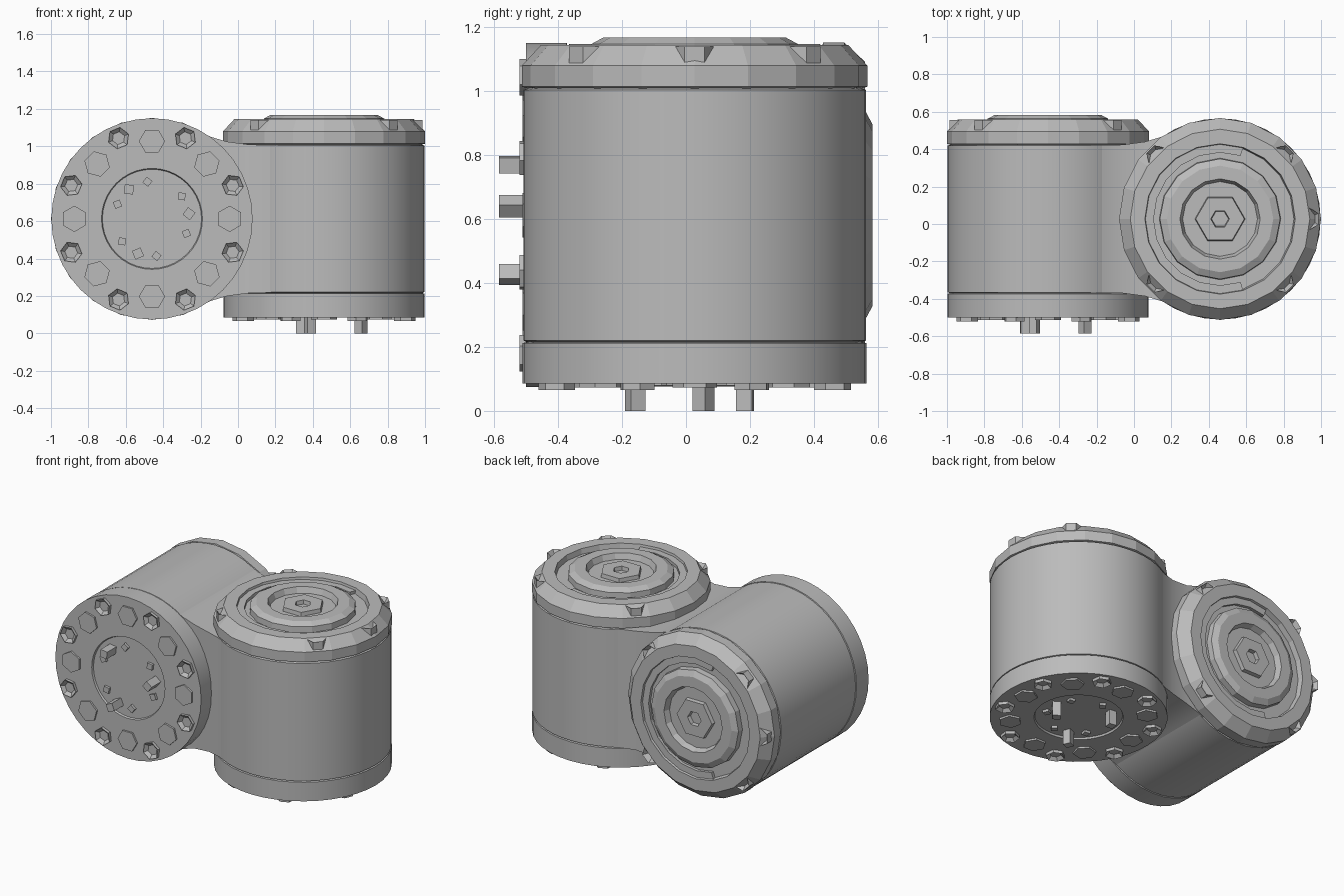
import bpy, bmesh
from math import sin, cos, pi, radians
from mathutils import Matrix, Vector

if "Cube" in bpy.data.objects:
    bpy.data.objects.remove(bpy.data.objects["Cube"], do_unlink=True)

grey = bpy.data.materials.new("plain_grey")
grey.use_nodes = True
grey.diffuse_color = (0.5, 0.5, 0.5, 1)
grey.node_tree.nodes["Principled BSDF"].inputs["Base Color"].default_value = (0.5, 0.5, 0.5, 1)


def finish(name, bm, matrix=Matrix(), smooth=False):
    bmesh.ops.recalc_face_normals(bm, faces=bm.faces)
    mesh = bpy.data.meshes.new(name)
    bm.to_mesh(mesh)
    bm.free()
    mesh.transform(matrix)
    mesh.materials.append(grey)
    ob = bpy.data.objects.new(name, mesh)
    bpy.context.collection.objects.link(ob)
    if smooth:
        bpy.ops.object.select_all(action='DESELECT')
        ob.select_set(True)
        bpy.context.view_layer.objects.active = ob
        bpy.ops.object.shade_smooth_by_angle(angle=radians(25))
    return ob


def lathe(name, profile, sides, matrix, smooth=False):
    """Revolve (radius, height) points about local z."""
    bm = bmesh.new()
    verts = [bm.verts.new((r, 0, h)) for r, h in profile]
    edges = [bm.edges.new(pair) for pair in zip(verts, verts[1:])]
    bmesh.ops.spin(bm, geom=verts + edges, cent=(0, 0, 0), axis=(0, 0, 1),
                   angle=2 * pi, steps=sides)
    bmesh.ops.remove_doubles(bm, verts=bm.verts, dist=0.0005)
    return finish(name, bm, matrix, smooth)


def add_prism(bm, sides, radius, ring, angle, low, high, socket=0):
    """Polygonal peg on a bolt circle; socket sinks the end at `high`."""
    place = Matrix.Rotation(angle, 4, 'Z') @ Matrix.Translation((ring, 0, (low + high) / 2))
    made = bmesh.ops.create_cone(bm, cap_ends=True, segments=sides, radius1=radius,
                                 radius2=radius, depth=abs(high - low), matrix=place)
    if socket:
        up = 1 if high > low else -1
        faces = {f for v in made["verts"] for f in v.link_faces}
        bm.normal_update()
        end = max(faces, key=lambda f: f.calc_center_median().z * up)
        bmesh.ops.inset_region(bm, faces=[end], thickness=radius * 0.4, depth=0)
        bmesh.ops.translate(bm, verts=end.verts, vec=(0, 0, -up * socket))


def motor(label, matrix, side):
    # Output flange with a shallow central dish
    lathe(label + "_flange", [(0, 0.097), (0.265, 0.097), (0.27, 0.085), (0.538, 0.085),
          (0.538, 0.212), (0.52, 0.216)], 40, matrix, True)
    # Main barrel, with thin seams at both ends
    lathe(label + "_barrel", [(0.52, 0.214), (0.536, 0.22), (0.536, 1.004), (0.52, 1.01)],
          48, matrix, True)
    # Rear cap: chamfered rim and sunken annular groove
    lathe(label + "_cap", [(0.52, 1.008), (0.54, 1.014), (0.54, 1.08), (0.48, 1.145),
          (0.402, 1.145), (0.395, 1.11), (0, 1.11)], 20, matrix)
    # Stepped boss in the cap
    lathe(label + "_boss", [(0.325, 1.108), (0.322, 1.148), (0.285, 1.168),
          (0.215, 1.168), (0.2, 1.13), (0, 1.13)], 16, matrix)
    lathe(label + "_centre_nut", [(0.135, 1.128), (0.13, 1.155), (0.05, 1.155),
          (0.045, 1.13), (0, 1.13)], 6, matrix)

    # Raised arc step inside the groove
    bm = bmesh.new()
    corners = [(0.355, 1.109), (0.355, 1.13), (0.41, 1.13), (0.41, 1.109)]
    start = Matrix.Rotation(radians(72), 3, 'Z')
    ring = [bm.verts.new(start @ Vector((r, 0, h))) for r, h in corners]
    face = bm.faces.new(ring)
    bmesh.ops.spin(bm, geom=[face], cent=(0, 0, 0), axis=(0, 0, 1),
                   angle=radians(216), steps=12)
    finish(label + "_groove_step", bm, matrix)

    # Cap bolts, left out where the neck joins
    bm = bmesh.new()
    for a in (0, 45, 135, -135, -45):
        add_prism(bm, 6, 0.062, 0.472, radians(a), 1.06, 1.14, 0.03)
    finish(label + "_cap_bolts", bm, matrix)

    # Two staggered rings of hexagon heads on the flange
    bm = bmesh.new()
    for i in range(8):
        add_prism(bm, 6, 0.07, 0.415, i * pi / 4, 0.1, 0.073)
        add_prism(bm, 6, 0.058, 0.467, (i + 0.5) * pi / 4, 0.1, 0.065, 0.02)
    finish(label + "_flange_bolts", bm, matrix)

    # Three long locating pins, each between two short studs
    bm = bmesh.new()
    for i in range(3):
        for offset, tip in ((-31, 0.08), (0, 0.0), (29, 0.08)):
            a = radians(8 + 120 * i + offset)
            a = a if side > 0 else pi - a
            add_prism(bm, 4, 0.035 if tip == 0 else 0.027, 0.2, a, 0.1, tip)
    finish(label + "_pins", bm, matrix)


# One upright motor, and the same motor turned to lie along y
motor("upright_motor", Matrix.Translation((0.46, 0.027, 0)), 1)
motor("lying_motor", Matrix(((-1, 0, 0, -0.46), (0, 0, 1, -0.585),
                             (0, 1, 0, 0.612), (0, 0, 0, 1))), -1)

# Flared neck joining the two barrels
bm = bmesh.new()
loops = []
for x, half_y, half_z in ((-0.23, 0.395, 0.478), (-0.15, 0.395, 0.44), (-0.06, 0.397, 0.413),
                          (0.06, 0.413, 0.397), (0.15, 0.44, 0.395), (0.23, 0.478, 0.395)):
    loops.append([bm.verts.new((x, 0.027 + sy * half_y, 0.612 + sz * half_z))
                  for sy, sz in ((-1, -1), (1, -1), (1, 1), (-1, 1))])
for a, b in zip(loops, loops[1:]):
    for i in range(4):
        j = (i + 1) % 4
        bm.faces.new((a[i], a[j], b[j], b[i]))
bm.faces.new(loops[0])
bm.faces.new(loops[-1])
finish("neck", bm, smooth=True)
